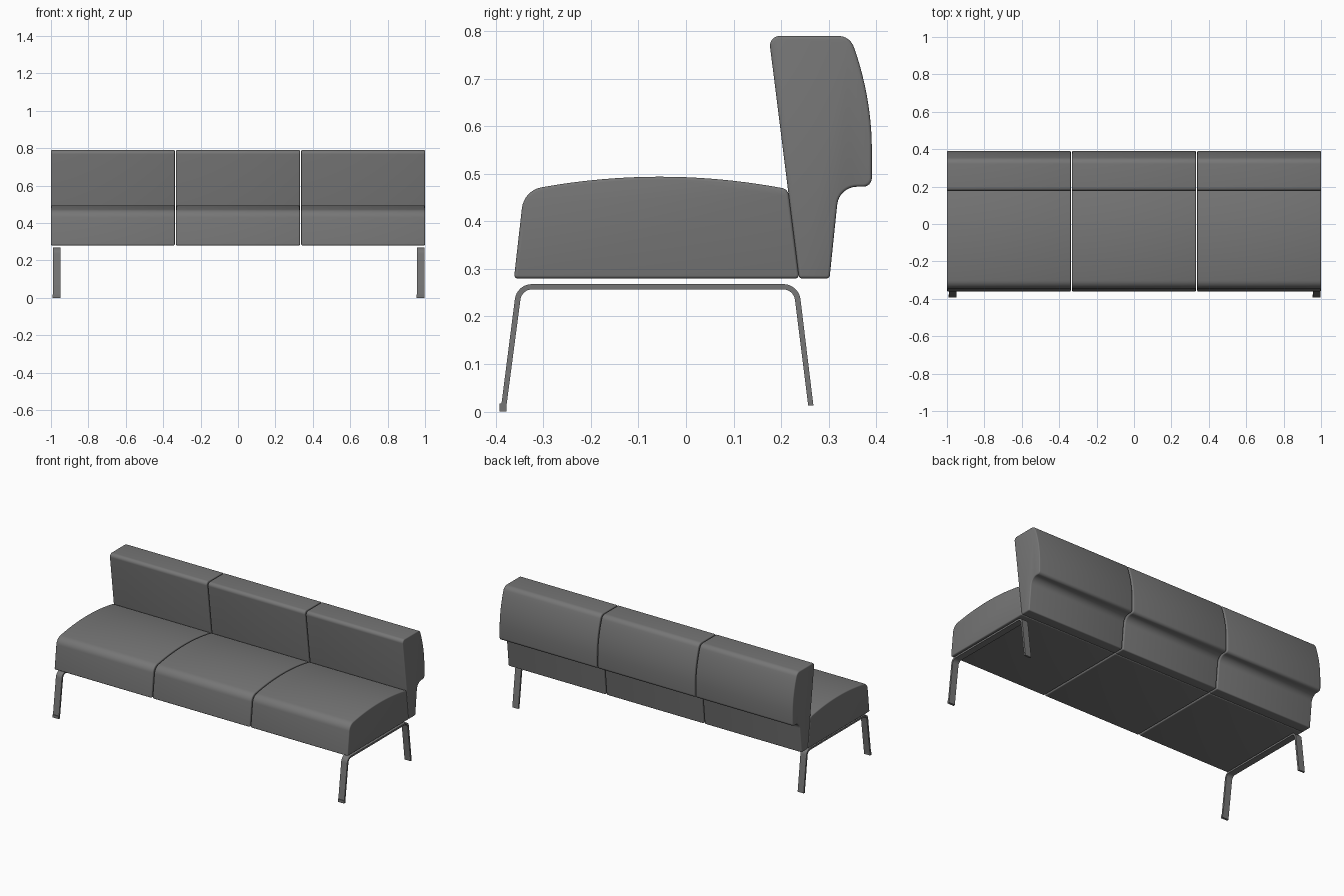
import bpy, bmesh, math
from mathutils import Vector

if "Cube" in bpy.data.objects:
    bpy.data.objects.remove(bpy.data.objects["Cube"])

# One grey for upholstery and frame
grey = bpy.data.materials.new("mid grey")
grey.use_nodes = True
colour = (0.18, 0.18, 0.18, 1)
grey.diffuse_color = colour
grey.node_tree.nodes["Principled BSDF"].inputs["Base Color"].default_value = colour


def fillet(corners, steps=8):
    """Round each (y, z, radius) corner of a closed outline."""
    out = []
    n = len(corners)
    for i, (y, z, r) in enumerate(corners):
        p = Vector((y, z))
        if r == 0:
            out.append(p)
            continue
        a = (Vector(corners[i - 1][:2]) - p).normalized()
        b = (Vector(corners[(i + 1) % n][:2]) - p).normalized()
        half = a.angle(b) / 2
        centre = p + (a + b).normalized() * r / math.sin(half)
        t = r / math.tan(half)
        start, end = p + a * t - centre, p + b * t - centre
        sweep = start.angle(end)
        for k in range(steps + 1):
            f = k / steps
            out.append(centre + (start * math.sin((1 - f) * sweep)
                                 + end * math.sin(f * sweep)) / math.sin(sweep))
    return out


def inset(outline, d):
    """Move a counter-clockwise outline inwards by d."""
    out = []
    n = len(outline)
    for i, p in enumerate(outline):
        e1 = (p - outline[i - 1]).normalized()
        e2 = (outline[(i + 1) % n] - p).normalized()
        n1, n2 = Vector((-e1.y, e1.x)), Vector((-e2.y, e2.x))
        out.append(p + (n1 + n2) * d / max(1 + n1.dot(n2), 0.3))
    return out


def prism(name, outline, x0, x1, edge=0.0):
    """Extrude a side outline along x, with rounded end edges."""
    area = sum(outline[i - 1].cross(p) for i, p in enumerate(outline))
    if area < 0:
        outline = outline[::-1]
    rings = [(x0, 0), (x1, 0)]
    if edge:
        angles = [math.pi / 2 * k / 3 for k in range(4)]
        near = [(x0 + edge * (1 - math.sin(a)), edge * (1 - math.cos(a)))
                for a in reversed(angles)]
        near = [(x0 + edge * (1 - math.sin(a)), edge * (1 - math.cos(a))) for a in angles]
        near.reverse()
        rings = near + [(x0 + x1 - x, d) for x, d in reversed(near)]
    bm = bmesh.new()
    loops = [[bm.verts.new((x, p.x, p.y)) for p in inset(outline, d)] for x, d in rings]
    n = len(outline)
    for la, lb in zip(loops, loops[1:]):
        for i in range(n):
            bm.faces.new((la[i - 1], la[i], lb[i], lb[i - 1]))
    bm.faces.new(loops[0])
    bm.faces.new(loops[-1])
    bmesh.ops.recalc_face_normals(bm, faces=bm.faces)
    mesh = bpy.data.meshes.new(name)
    bm.to_mesh(mesh)
    bm.free()
    mesh.materials.append(grey)
    ob = bpy.data.objects.new(name, mesh)
    bpy.context.collection.objects.link(ob)
    bpy.ops.object.select_all(action="DESELECT")
    ob.select_set(True)
    bpy.context.view_layer.objects.active = ob
    bpy.ops.object.shade_smooth_by_angle(angle=math.radians(35))
    return ob


def crown(y):
    return 0.494 - 0.36 * (y + 0.055) ** 2


def back_bulge(z):
    return 0.391 - 0.8 * (z - 0.55) ** 2


# Seat cushion: domed top, sloping front
seat = [(0.238, 0.28, 0.007), (0.215, crown(0.215), 0.018)]
seat += [(0.185 - 0.485 * k / 16, crown(0.185 - 0.485 * k / 16), 0) for k in range(17)]
seat += [(-0.341, crown(-0.341), 0.05), (-0.362, 0.28, 0.007)]
seat = fillet(seat)

# Backrest: raked front, bulging rear, stepped in below
back = [(0.238, 0.28, 0.007), (0.302, 0.28, 0.007), (0.322, 0.473, 0.042),
        (0.391, 0.473, 0.018)]
back += [(back_bulge(0.55 + 0.02 * k), 0.55 + 0.02 * k, 0) for k in range(11)]
back += [(back_bulge(0.79), 0.79, 0.034), (0.174, 0.79, 0.02)]
back = fillet(back)

# Three equal modules with narrow gaps
for label, x in (("right", -0.669), ("middle", 0), ("left", 0.669)):
    prism(label + "_seat", seat, x - 0.331, x + 0.331, 0.006)
    prism(label + "_backrest", back, x - 0.331, x + 0.331, 0.006)

# Bent flat-bar leg frames with front feet
bar = fillet([(-0.389, 0.01, 0), (-0.356, 0.268, 0.036), (0.237, 0.268, 0.036),
              (0.268, 0.013, 0), (0.257, 0.013, 0), (0.2265, 0.257, 0.025),
              (-0.3455, 0.257, 0.025), (-0.378, 0.01, 0)])
foot = [Vector(p) for p in ((-0.392, 0), (-0.378, 0), (-0.378, 0.017), (-0.392, 0.017))]
for label, x in (("right", -0.99), ("left", 0.956)):
    prism(label + "_leg_frame", bar, x, x + 0.041)
    prism(label + "_front_foot", foot, x - 0.001, x + 0.042)
